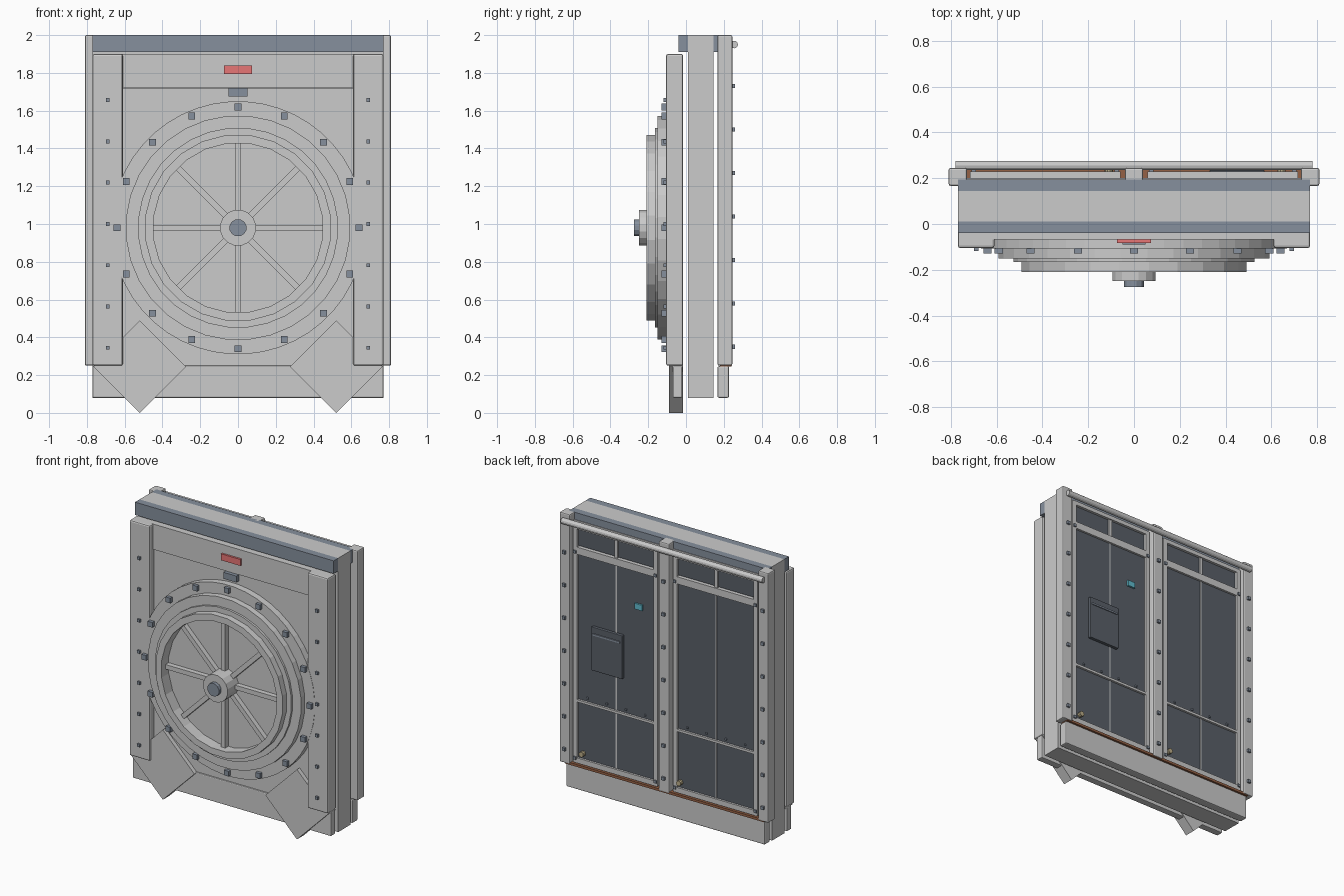
import bpy, bmesh, math
from mathutils import Matrix, Vector

if "Cube" in bpy.data.objects:
    bpy.data.objects.remove(bpy.data.objects["Cube"])


def mat(name, r, g, b):
    m = bpy.data.materials.new(name)
    m.diffuse_color = (r, g, b, 1)
    m.use_nodes = True
    m.node_tree.nodes["Principled BSDF"].inputs["Base Color"].default_value = m.diffuse_color
    return m


STEEL = mat("slate", 0.24, 0.28, 0.34)
DARK = mat("dark_panel", 0.10, 0.115, 0.14)
RED = mat("red", 0.8, 0.18, 0.18)
CYAN = mat("cyan", 0.12, 0.5, 0.62)
RUST = mat("rust", 0.3, 0.12, 0.06)
BRASS = mat("brass", 0.5, 0.42, 0.25)


def finish(name, bm, m=None, bevel=0):
    bmesh.ops.recalc_face_normals(bm, faces=bm.faces)
    me = bpy.data.meshes.new(name)
    bm.to_mesh(me)
    bm.free()
    ob = bpy.data.objects.new(name, me)
    bpy.context.collection.objects.link(ob)
    if m:
        me.materials.append(m)
    if bevel:
        mod = ob.modifiers.new("bevel", 'BEVEL')
        mod.width, mod.segments = bevel, 2
    return ob


def box(name, x0, x1, y0, y1, z0, z1, m=None, bevel=0, tilt=0):
    """Box from its limits, optionally turned about its own y axis."""
    bm = bmesh.new()
    c = Vector(((x0 + x1) / 2, (y0 + y1) / 2, (z0 + z1) / 2))
    s = Matrix.Diagonal((abs(x1 - x0), y1 - y0, z1 - z0, 1))
    bmesh.ops.create_cube(bm, size=1, matrix=Matrix.Translation(c) @ Matrix.Rotation(tilt, 4, 'Y') @ s)
    return finish(name, bm, m, bevel)


CZ = 0.98  # height of the fan axis


def ring(name, r0, r1, y0, y1, n=32, m=None, x=0, z=CZ):
    """Flat-sided disc (r0 = 0) or ring about an axis along y."""
    bm = bmesh.new()
    loops = []
    for r, y in ((r1, y0), (r1, y1), (r0, y1), (r0, y0)):
        if r:
            loops.append([bm.verts.new((x + r * math.sin((i + .5) * math.tau / n), y,
                                        z + r * math.cos((i + .5) * math.tau / n))) for i in range(n)])
    if not r0:
        for l in loops:
            bm.faces.new(l)
    for k in range(len(loops) if r0 else 1):
        a, b = loops[k], loops[(k + 1) % len(loops)]
        for i in range(n):
            j = (i + 1) % n
            bm.faces.new((a[i], a[j], b[j], b[i]))
    return finish(name, bm, m)


# Core slab and dark top beams
box("core_slab", -.77, .77, .01, .145, .08, 2)
box("front_top_beam", -.77, .77, -.04, .01, 1.91, 2, STEEL)
box("rear_top_beam", -.77, .77, .145, .195, 1.91, 2, STEEL)

# Front panels, columns and diamond feet
box("front_panel", -.62, .62, -.06, -.02, .25, 1.72)
box("front_upper_panel", -.62, .62, -.068, -.02, 1.722, 1.9)
box("front_plinth", -.77, .77, -.07, -.02, .08, .25, bevel=.006)
box("red_label", -.075, .075, -.082, -.066, 1.795, 1.84, RED)
box("latch", -.05, .05, -.09, -.06, 1.675, 1.72, STEEL)
h = .245 / math.sqrt(2)
for s in (-1, 1):
    cx = s * .52
    box("diamond_foot", cx - h, cx + h, -.09, -.015, .245 - h, .245 + h, tilt=math.pi / 4)
    box("front_column", s * .69 - .08, s * .69 + .08, -.105, -.015, .25, 1.9, bevel=.01)
    for i in range(7):
        z = .345 + i * .2185
        box("column_bolt", s * .69 - .01, s * .69 + .01, -.118, -.1, z - .01, z + .01, STEEL)

# Stepped round fan housing
ring("housing_base", 0, .67, -.107, -.02, 48)
ring("housing_step_wide", .46, .595, -.15, -.1, 32)
ring("housing_step_narrow", .455, .53, -.165, -.1, 32)
ring("fan_rim", .45, .495, -.21, -.1, 24)
ring("fan_back", 0, .46, -.13, -.1, 24)
for i in range(4):
    box("fan_spoke", -.46, .46, -.165, -.125, CZ - .016, CZ + .016, tilt=i * math.pi / 4)
ring("fan_hub", 0, .096, -.25, -.12, 16)
ring("hub_cap", 0, .046, -.275, -.24, 12, STEEL)
for i in range(16):
    a = i * math.tau / 16
    x, z = .64 * math.sin(a), CZ + .64 * math.cos(a)
    box("housing_bolt", x - .018, x + .018, -.13, -.1, z - .018, z + .018, STEEL)

# Rear posts, plinth and rails
box("rear_plinth", -.77, .77, .167, .228, .08, .247, bevel=.008)
box("rust_strip", -.77, .77, .18, .24, .245, .262, RUST)
box("rear_back_panel", -.75, .75, .175, .2, .26, 1.95)
for x in (-.77, 0, .77):
    box("rear_post", x - .04, x + .04, .167, .245, .25, 2, bevel=.008)
    for i in range(7):
        z = .35 + i * .23
        box("post_bolt", x - .011, x + .011, .24, .259, z - .011, z + .011, STEEL)
bm = bmesh.new()
bmesh.ops.create_cone(bm, cap_ends=True, segments=12, radius1=.02, radius2=.02, depth=1.56,
                      matrix=Matrix.Translation((0, .255, 1.95)) @ Matrix.Rotation(math.pi / 2, 4, 'Y'))
finish("top_rail", bm)

# Rear doors with windows above, mirrored about the centre post
for s in (-1, 1):
    a, b = sorted((s * .075, s * .70))
    mid = (a + b) / 2
    box("door_panel", a, b, .195, .215, .3, 1.73, DARK)
    for p, q in ((a, mid - .012), (mid + .012, b)):
        box("upper_window", p, q, .195, .212, 1.785, 1.91, DARK)
    for x in (a, b):
        box("door_stile", x - .016, x + .016, .19, .23, .27, 1.93)
    for z, t in ((.285, .018), (1.755, .025), (1.92, .014)):
        box("door_rail", a - .01, b + .01, .19, .23, z - t, z + t)
    box("door_middle_rail", a, b, .21, .23, .695, .712)
    box("door_divider", mid - .004, mid + .004, .21, .219, .3, 1.73)
    box("window_divider", mid - .012, mid + .012, .19, .222, 1.78, 1.91)
    for x in (a, b):
        for z in (.30, 1.745):
            box("door_corner_bolt", x - .01, x + .01, .225, .238, z - .01, z + .01, STEEL)
    for i in range(4):
        x = a + (b - a) * (i + .6) / 4.2
        box("rail_rivet", x - .006, x + .006, .213, .224, .73, .742, STEEL)
    # Lock at the lower corner of each door
    ring("door_lock", 0, .018, .21, .242, 10, BRASS, .645 if s > 0 else -.11, .34)

# Control box and cyan label on one door
box("control_box", .33, .57, .21, .236, .95, 1.255, DARK, bevel=.004)
box("control_box_handle", .345, .555, .23, .243, 1.2, 1.212, STEEL)
box("cyan_label", .182, .24, .21, .228, 1.465, 1.505, CYAN)
